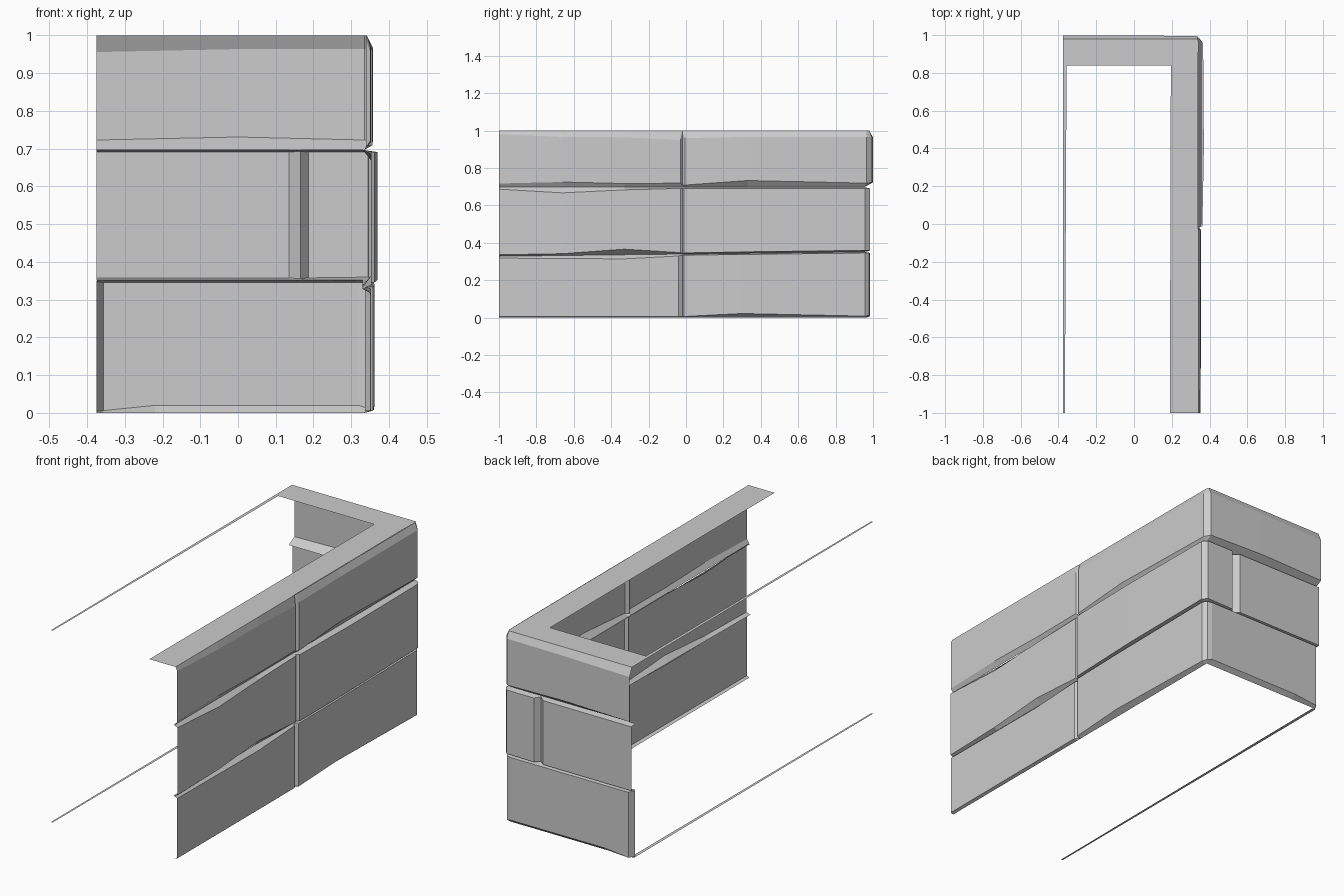
import bpy, bmesh


def make(name, polys):
    """Mesh object from lists of corner points, welded, flat shaded."""
    bm = bmesh.new()
    for poly in polys:
        bm.faces.new([bm.verts.new(p) for p in poly])
    bmesh.ops.remove_doubles(bm, verts=bm.verts[:], dist=0.0005)
    bmesh.ops.dissolve_degenerate(bm, edges=bm.edges[:], dist=0.0005)
    me = bpy.data.meshes.new(name)
    bm.to_mesh(me)
    bm.free()
    ob = bpy.data.objects.new(name, me)
    bpy.context.collection.objects.link(ob)
    return ob


def course(name, stations, z_bottom, z_top, bottom_in, top_in):
    """Row of worn stones: stations (x, y, low bevel, high bevel) along the wall,
    with lower and upper edges pulled in to the joint lines."""
    rows = []
    for x, y, low, high in stations:
        zb, zt = z_bottom(y), z_top(y)
        rows.append([
            (min(x, bottom_in[0]), min(y, bottom_in[1]), zb),
            (x, y, zb + low),
            (x, y, zt - high),
            (min(x, top_in[0]), min(y, top_in[1]), zt),
        ])
    make(name, [(a[j], b[j], b[j + 1], a[j + 1])
                for a, b in zip(rows, rows[1:]) for j in range(3)])


def lower_joint(y):
    return 0.34 + 0.012 * y


def upper_joint(y):
    return 0.697


groove = (0.33, 0.953)
rim = (0.341, 0.98)

# Bottom course, with worn free end at the left
course("bottom_course", [
    (0.35, -1, .006, .010), (0.352, -0.33, .006, .022), (0.352, -0.04, .006, .010),
    (0.337, -0.02, .006, .006), (0.358, -0.012, .006, .006), (0.362, 0.3, .022, .006),
    (0.36, 0.957, .008, .006), (0.345, 0.978, .012, .006), (0.32, 0.984, .020, .006),
    (-0.22, 0.984, .020, .006), (-0.357, 0.984, .006, .006), (-0.375, 0.953, .004, .004),
], lambda y: 0, lower_joint, (0.335, 0.962), groove)

# Middle course, with a vertical joint on the end wall
course("middle_course", [
    (0.352, -1, .008, .010), (0.354, -0.66, .010, .030), (0.354, -0.33, .030, .014),
    (0.354, -0.03, .008, .006), (0.346, -0.02, .006, .006), (0.362, -0.01, .006, .006),
    (0.370, 0.4, .008, .006), (0.366, 0.957, .008, .006), (0.345, 0.984, .008, .006),
    (0.187, 0.984, .006, .006), (0.165, 0.955, .004, .004), (0.135, 0.982, .006, .006),
    (-0.375, 0.984, .006, .006),
], lower_joint, upper_joint, groove, groove)

# Top course, bevelled up to the cap
course("top_course", [
    (0.35, -1, .020, .020), (0.352, -0.66, .028, .034), (0.352, -0.33, .020, .036),
    (0.352, -0.03, .022, .050), (0.339, -0.02, .010, .010), (0.356, -0.005, .012, .040),
    (0.358, 0.33, .036, .034), (0.358, 0.965, .022, .034), (0.335, 0.994, .026, .036),
    (0.0, 0.999, .034, .036), (-0.375, 0.999, .026, .044),
], upper_joint, lambda y: 1, (0.335, 0.953), rim)

# Flat cap running along the side and across the end
make("top_cap", [
    [(0.19, -1, 1), (0.341, -1, 1), (0.341, -0.03, 1), (0.339, -0.02, 1), (0.339, 0.84, 1),
     (0.195, 0.84, 1)],
    [(-0.375, 0.84, 1), (0.339, 0.84, 1), (0.341, 0.965, 1), (0.335, 0.98, 1), (-0.375, 0.98, 1)],
])

# Thin edge strips along the open side
for name, z, y_end in (("upper_edge_strip", 1.0, 0.84), ("lower_edge_strip", 0.002, 0.955)):
    make(name, [[(-0.376, -1, z), (-0.366, -1, z), (-0.357, y_end, z), (-0.375, y_end, z)]])
